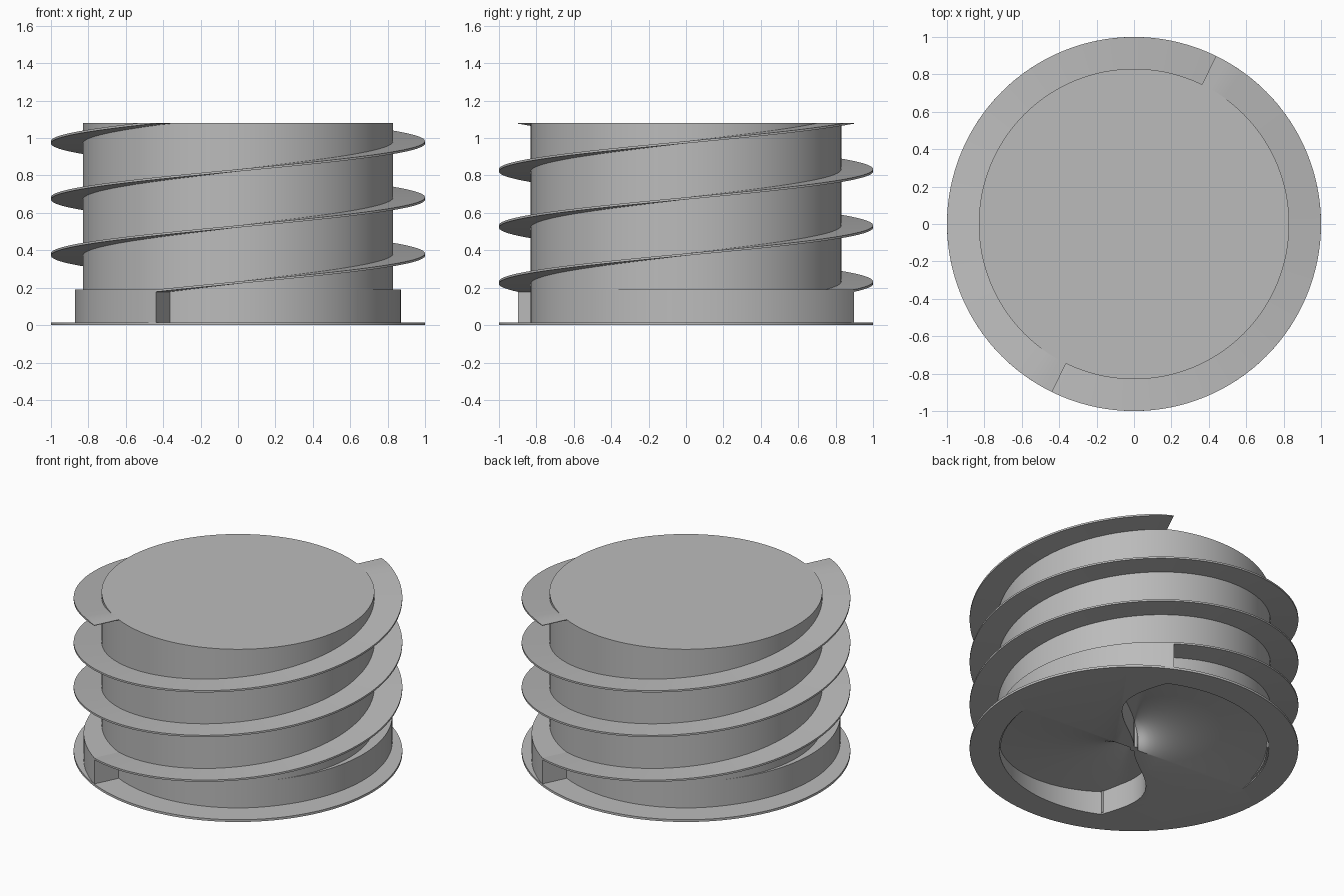
import bpy, bmesh
from math import radians, sin, cos, pi, hypot, atan2, degrees

cube = bpy.data.objects.get("Cube")
if cube:
    bpy.data.objects.remove(cube, do_unlink=True)

CORE_R, RIM_R, TOP = 0.83, 1.0, 1.08
START = -116          # angle where the first thread begins
SEGS = 128

grey = bpy.data.materials.new("plain grey")
grey.use_nodes = True
grey.diffuse_color = (0.5, 0.5, 0.5, 1)
grey.node_tree.nodes["Principled BSDF"].inputs["Base Color"].default_value = (0.5, 0.5, 0.5, 1)


def polar(r, deg, z):
    return (r * cos(radians(deg)), r * sin(radians(deg)), z)


def finish(name, bm):
    bmesh.ops.recalc_face_normals(bm, faces=bm.faces)
    mesh = bpy.data.meshes.new(name)
    bm.to_mesh(mesh)
    bm.free()
    mesh.materials.append(grey)
    obj = bpy.data.objects.new(name, mesh)
    bpy.context.collection.objects.link(obj)
    return obj


def loft(name, sections):
    """Join closed loops (outgoing row then returning row) and cap both ends."""
    bm = bmesh.new()
    rows = [[bm.verts.new(p) for p in s] for s in sections]
    n = len(rows[0])
    for a, b in zip(rows, rows[1:]):
        for i in range(n):
            j = (i + 1) % n
            bm.faces.new((a[i], a[j], b[j], b[i]))
    for row in (rows[0], rows[-1]):
        for i in range(n // 2 - 1):
            bm.faces.new((row[i], row[i + 1], row[n - 2 - i], row[n - 1 - i]))
    return finish(name, bm)


def smooth(obj):
    bpy.ops.object.select_all(action='DESELECT')
    obj.select_set(True)
    bpy.context.view_layer.objects.active = obj
    bpy.ops.object.shade_smooth_by_angle(angle=radians(30))


# Core drum with its thin base flange, turned from one profile
def make_core():
    bm = bmesh.new()
    profile = [(RIM_R, 0), (RIM_R, 0.015), (CORE_R, 0.015), (CORE_R, TOP)]
    rings = [[bm.verts.new(polar(r, 360 * i / SEGS, z)) for i in range(SEGS)]
             for r, z in profile]
    for a, b in zip(rings, rings[1:]):
        for i in range(SEGS):
            j = (i + 1) % SEGS
            bm.faces.new((a[i], a[j], b[j], b[i]))
    bm.faces.new(rings[0])
    bm.faces.new(rings[-1])
    return finish("core_and_base", bm)


# Thin helical thread, flattened where it meets the top
def make_thread(name, turn):
    sections = []
    steps = 180
    for i in range(steps + 1):
        sweep = 540 * i / steps
        low = 0.178 + 0.9 * sweep / 540
        high = min(low + 0.012, TOP)
        low = min(low, TOP - 0.004)
        ang = START + turn + sweep
        sections.append([polar(CORE_R - 0.02, ang, low), polar(RIM_R, ang, low),
                         polar(RIM_R, ang, high), polar(CORE_R - 0.02, ang, high)])
    return loft(name, sections)


# Collar that swells outward to a step below the thread start
def make_collar(name, turn):
    sections = []
    steps = 40
    for i in range(steps + 1):
        t = i / steps
        r = CORE_R + (RIM_R - CORE_R) * t ** 1.6
        ang = START + turn - 104 * (1 - t)
        sections.append([polar(CORE_R - 0.02, ang, 0.01), polar(r, ang, 0.01),
                         polar(r, ang, 0.19), polar(CORE_R - 0.02, ang, 0.19)])
    return loft(name, sections)


# Underside pocket: curved end wall and a ramped roof
def make_pocket(turn):
    edge = []
    for i in range(25):
        t = 0.03 + 0.97 * i / 24
        along, bulge = 0.82 * t, 0.19 * sin(pi * t ** 1.4)
        edge.append((hypot(along, bulge), -degrees(atan2(bulge, along))))
    sections = []
    steps = 48
    for k in range(steps + 1):
        upper, lower = [], []
        for r, first in edge:
            a = first + (114 - first) * k / steps
            depth = min(0.17, 0.16 * (114 - a) / 114) - 0.002
            upper.append(polar(r, START + turn + a, depth))
            lower.append(polar(r, START + turn + a, -0.05))
        sections.append(upper + lower[::-1])
    return loft("pocket_cutter", sections)


core = make_core()
for turn in (0, 180):
    cutter = make_pocket(turn)
    cutter.hide_render = True
    mod = core.modifiers.new("pocket", 'BOOLEAN')
    mod.operation = 'DIFFERENCE'
    mod.solver = 'EXACT'
    mod.object = cutter
    bpy.ops.object.select_all(action='DESELECT')
    core.select_set(True)
    bpy.context.view_layer.objects.active = core
    bpy.ops.object.modifier_apply(modifier=mod.name)
    bpy.data.objects.remove(cutter, do_unlink=True)

parts = [core]
for label, turn in (("front", 0), ("back", 180)):
    parts.append(make_thread(label + "_thread", turn))
    parts.append(make_collar(label + "_collar", turn))
for part in parts:
    smooth(part)
